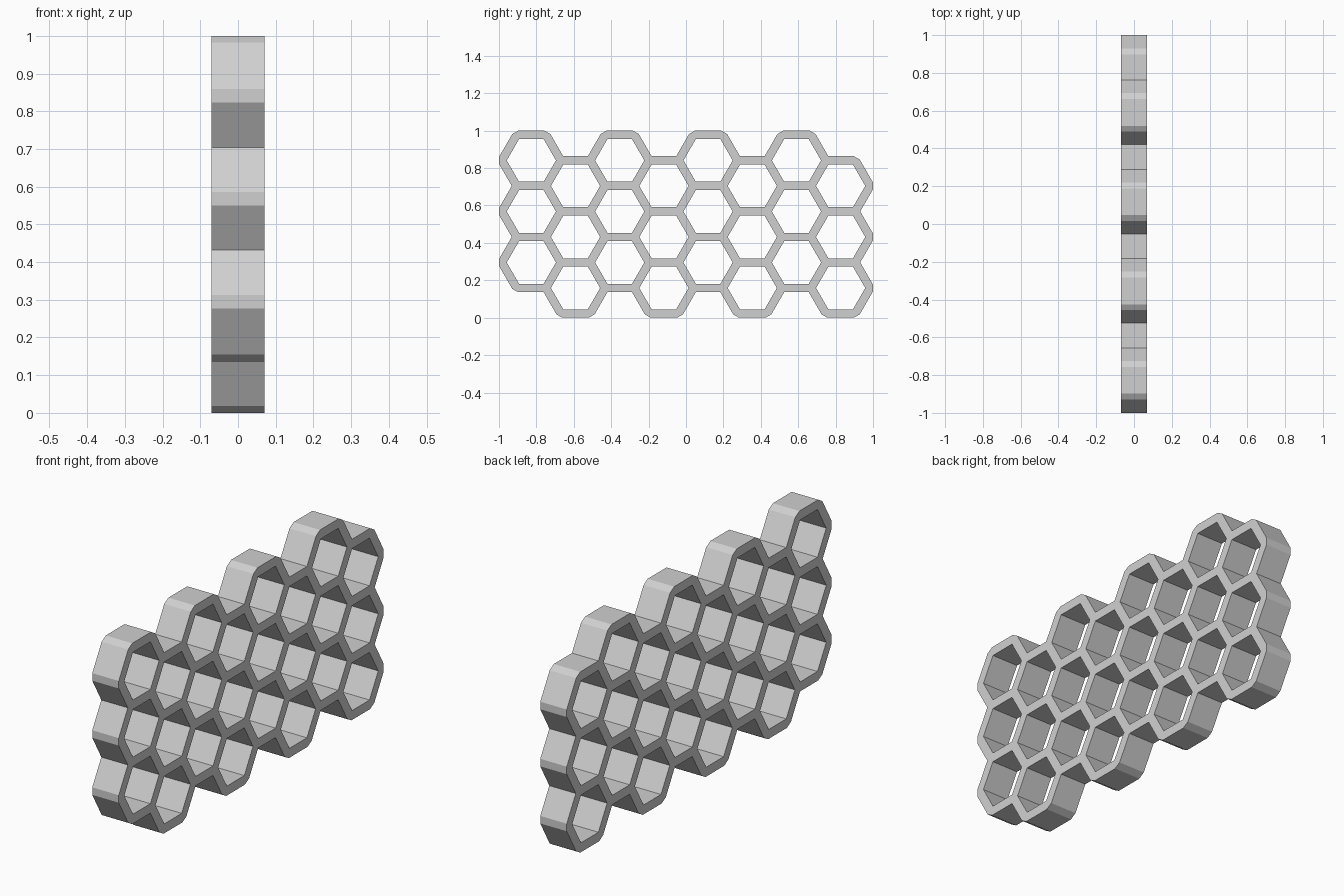
import bpy, bmesh
from math import cos, sin, pi, sqrt
from mathutils import Vector

cube = bpy.data.objects.get("Cube")
if cube:
    bpy.data.objects.remove(cube, do_unlink=True)

COLS, ROWS = 8, 3
R = 0.1575          # hexagon radius on the wall centre lines
WALL = 0.045        # wall thickness
CLIP = 0.0207       # cut taken off the outer corners
HALF_DEPTH = 0.07
PITCH = sqrt(3) * R


def direction(step):
    """Unit vector in the y-z plane, in steps of 60 degrees."""
    return Vector((0, cos(step * pi / 3), sin(step * pi / 3)))


def key(p):
    return (round(p.y, 3), round(p.z, 3))


# Cell centres: even columns sit half a cell higher
centres = []
for col in range(COLS):
    lift = PITCH / 2 if col % 2 == 0 else 0
    for row in range(ROWS):
        y = (col - (COLS - 1) / 2) * 1.5 * R
        centres.append(Vector((0, y, WALL / 2 + PITCH * (row + 0.5) + lift)))


def near_cells(point, reach):
    return [c for c in centres if (c - point).length < reach]


bm = bmesh.new()


def add_face(points):
    bm.faces.new([bm.verts.new(p) for p in points])


miter = WALL / sqrt(3)
corners = {}
for c in centres:
    for k in range(6):
        a, b = c + direction(k) * R, c + direction(k + 1) * R
        # Inner half of the wall
        add_face([a, b, c + direction(k + 1) * (R - miter), c + direction(k) * (R - miter)])
        # Outer half of the wall, where no cell adjoins
        other = c + direction(k + 0.5) * PITCH
        if near_cells(other, R / 2):
            continue
        rim = []
        for v, along in ((a, b - a), (b, a - b)):
            if len(near_cells(v, R * 1.1)) == 1:
                p = v + (v - c).normalized() * miter + along.normalized() * CLIP
                corners.setdefault(key(v), [v]).append(p)
            else:
                p = v + (other - v).normalized() * miter
            rim.append(p)
        add_face([a, rim[0], rim[1], b])

# Clipped outer corners
for points in corners.values():
    if len(points) == 3:
        add_face(points)

# Join into one sheet, then give it depth
bmesh.ops.remove_doubles(bm, verts=bm.verts[:], dist=0.0005)
bmesh.ops.translate(bm, verts=bm.verts[:], vec=(-HALF_DEPTH, 0, 0))
result = bmesh.ops.extrude_face_region(bm, geom=bm.faces[:], use_keep_orig=True)
moved = [g for g in result["geom"] if isinstance(g, bmesh.types.BMVert)]
bmesh.ops.translate(bm, verts=moved, vec=(2 * HALF_DEPTH, 0, 0))
bmesh.ops.recalc_face_normals(bm, faces=bm.faces[:])

mesh = bpy.data.meshes.new("honeycomb_panel")
bm.to_mesh(mesh)
bm.free()
panel = bpy.data.objects.new("honeycomb_panel", mesh)
bpy.context.collection.objects.link(panel)

# Single light grey colour
grey = bpy.data.materials.new("light_grey")
grey.use_nodes = True
colour = (0.63, 0.63, 0.63, 1)
grey.diffuse_color = colour
grey.node_tree.nodes["Principled BSDF"].inputs["Base Color"].default_value = colour
mesh.materials.append(grey)
